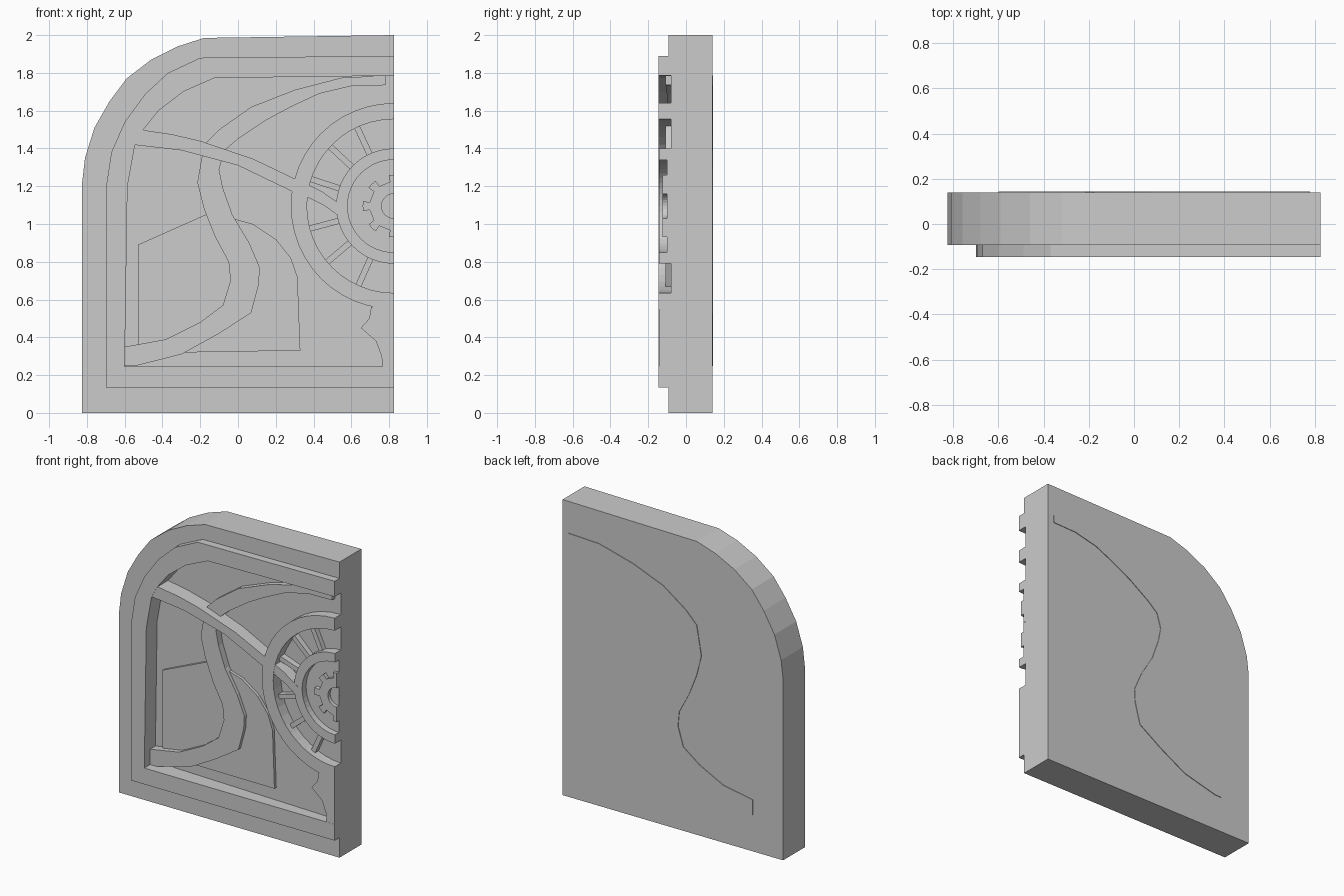
import bpy, bmesh
from math import sin, cos, pi, radians

if "Cube" in bpy.data.objects:
    bpy.data.objects.remove(bpy.data.objects["Cube"])

R = 0.825            # right (cut) edge
CX, CZ = R, 1.095    # wheel centre


def prism(name, pts, front, back):
    """Extrude an x-z outline along y; front may be a function of x."""
    f = front if callable(front) else (lambda x: front)
    bm = bmesh.new()
    a = [bm.verts.new((x, f(x), z)) for x, z in pts]
    b = [bm.verts.new((x, back, z)) for x, z in pts]
    n = len(pts)
    bm.faces.new(a)
    bm.faces.new(b[::-1])
    for i in range(n):
        j = (i + 1) % n
        bm.faces.new((a[j], a[i], b[i], b[j]))
    bmesh.ops.recalc_face_normals(bm, faces=bm.faces)
    bmesh.ops.triangulate(bm, faces=[q for q in bm.faces if len(q.verts) > 4])
    me = bpy.data.meshes.new(name)
    bm.to_mesh(me)
    bm.free()
    ob = bpy.data.objects.new(name, me)
    bpy.context.collection.objects.link(ob)
    return ob


def arc(r, a0=90, a1=270, n=24):
    return [(CX + r * cos(radians(a0 + (a1 - a0) * i / n)),
             CZ + r * sin(radians(a0 + (a1 - a0) * i / n))) for i in range(n + 1)]


def half_ring(name, r_out, r_in, front, back=0.0):
    return prism(name, arc(r_out) + arc(r_in)[::-1], front, back)


def floor_y(x):
    return -0.05 - 0.036 * x


# Outlines, from bottom right round the arched corner to top right
outer = [(R, 0), (-R, 0), (-R, 1.22), (-.81, 1.35), (-.76, 1.51), (-.68, 1.65),
         (-.59, 1.77), (-.46, 1.87), (-.32, 1.94), (-.18, 1.985), (R, 2)]
middle = [(R, .135), (-.70, .135), (-.695, 1.22), (-.67, 1.38), (-.60, 1.54),
          (-.49, 1.69), (-.37, 1.80), (-.20, 1.88), (R, 1.89)]
inner = [(R, .245), (-.60, .245), (-.585, 1.2), (-.545, 1.42), (-.50, 1.5),
         (-.42, 1.6), (-.29, 1.7), (-.125, 1.773), (R, 1.785)]

# Slab, stepped border and recessed floor
prism("back_slab", outer, 0.0, 0.14)
prism("outer_border", outer + middle[::-1], -0.093, 0.0)
prism("raised_frame", middle + inner[::-1], -0.145, 0.0)
prism("recessed_floor", inner, floor_y, 0.0)

# Low plate behind the ribbon
prism("low_plate", [(-.53, .36), (-.53, .89), (-.17, 1.05), (-.03, 1.03), (.08, 1.0),
                    (.20, .92), (.28, .82), (.315, .72), (.33, .33), (-.28, .32)],
      lambda x: floor_y(x) - 0.02, 0.0)

# S-shaped ribbon, slightly proud of the back
left = [(.78, 1.785), (.55, 1.775), (.30, 1.71), (.07, 1.62), (-.10, 1.5), (-.18, 1.42),
        (-.215, 1.22), (-.18, 1.08), (-.12, .93), (-.05, .80), (-.04, .70),
        (-.08, .57), (-.20, .48), (-.38, .39), (-.60, .35)]
right = [(.78, 1.735), (.60, 1.73), (.43, 1.69), (.28, 1.62), (.15, 1.55), (0, 1.45),
         (-.07, 1.39), (-.10, 1.29), (-.08, 1.19), (-.03, 1.05), (.06, .90),
         (.115, .77), (.11, .68), (.07, .53), (-.10, .42), (-.30, .31), (-.55, .247)]
prism("ribbon", left + [(-.60, .247)] + right[::-1],
      lambda x: floor_y(x) - (0.045 - 0.02 * x), 0.144)

# Sweeping bar from the frame to the wheel
prism("sweeping_bar", [(-.52, 1.5), (-.35, 1.475), (-.20, 1.44), (.08, 1.345), (.30, 1.24),
                       (.31, 1.16), (.27, 1.18), (0, 1.31), (-.30, 1.39), (-.56, 1.42)],
      -0.144, 0.0)
prism("inner_bar", [(.35, 1.22), (.44, 1.175), (.55, 1.10), (.55, 1.03),
                    (.46, 1.095), (.35, 1.15)], -0.144, 0.0)

# Corner bracket under the wheel
prism("corner_bracket", [(R, .24), (.765, .24), (.76, .30), (.73, .38), (.65, .45),
                         (.695, .50), (.705, .56), (.74, .57), (R, .57)], -0.144, 0.0)

# Half wheel: rims, spokes, disc, toothed gear and hub
half_ring("wheel_rim", .545, .46, -0.145)
half_ring("inner_rim", .305, .245, -0.143)
half_ring("wheel_disc", .25, .001, -0.10)
for i, deg in enumerate((115, 137, 162, 195, 220, 246)):
    a = radians(deg)
    d, t = (cos(a), sin(a)), (-sin(a) * .016, cos(a) * .016)
    pts = [(CX + d[0] * r + t[0] * s, CZ + d[1] * r + t[1] * s)
           for r, s in ((.29, 1), (.47, 1), (.47, -1), (.29, -1))]
    prism("spoke_%d" % (i + 1), pts, -0.108, 0.0)

gear = []
for k in range(90, 270, 45):
    for da, r in ((0, .165), (9, .165), (9, .13), (36, .13), (36, .165), (45, .165)):
        a = radians(k + da)
        p = (CX + r * cos(a), CZ + r * sin(a))
        if not gear or abs(p[0] - gear[-1][0]) + abs(p[1] - gear[-1][1]) > 1e-5:
            gear.append(p)
prism("gear", gear + arc(.065, n=12)[::-1], -0.125, 0.0)
